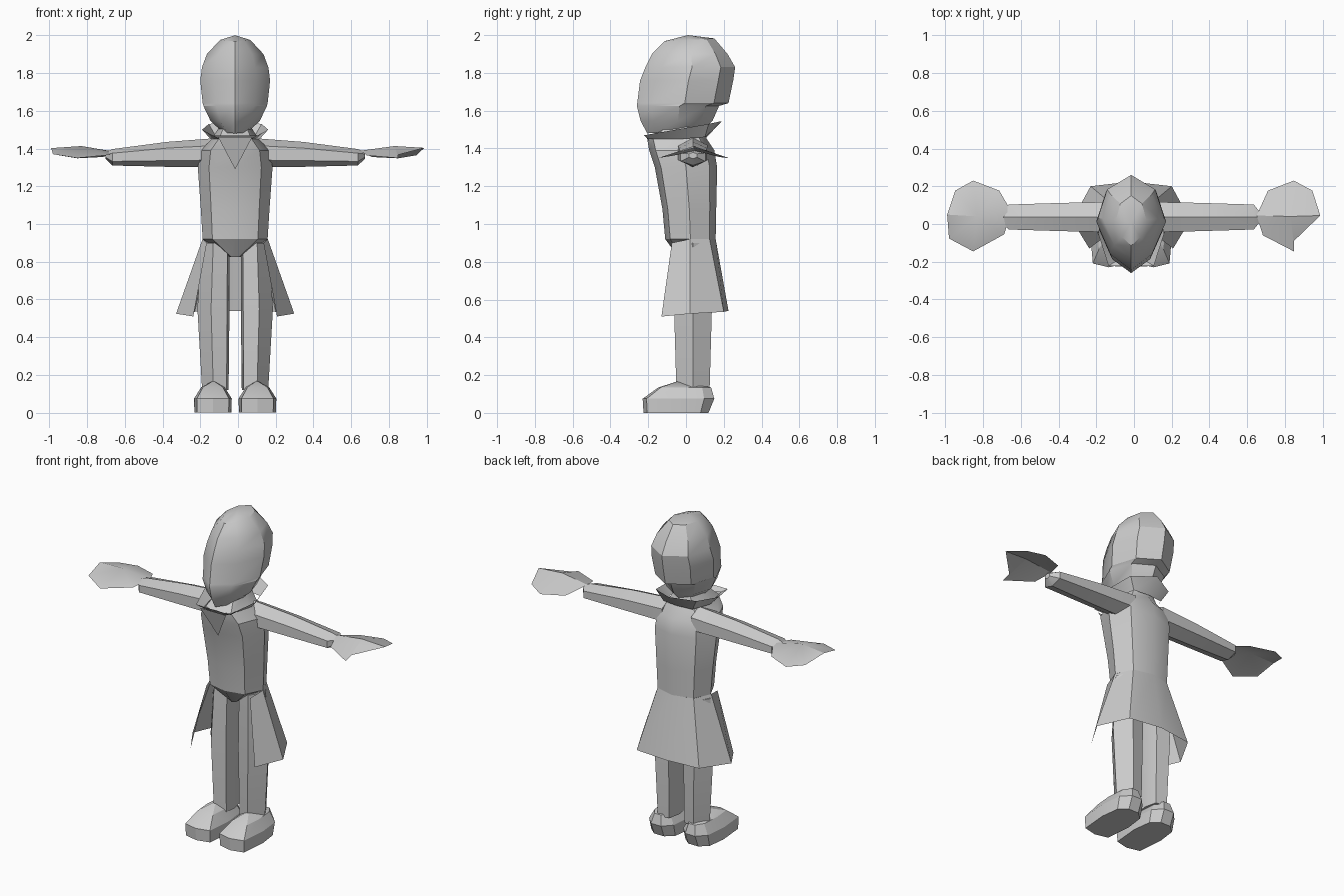
import bpy, bmesh

if "Cube" in bpy.data.objects:
    bpy.data.objects.remove(bpy.data.objects["Cube"])

CX = -0.015  # the figure's own centre line

mat = bpy.data.materials.new("plain grey")
mat.diffuse_color = (0.6, 0.6, 0.6, 1)
mat.use_nodes = True
mat.node_tree.nodes["Principled BSDF"].inputs["Base Color"].default_value = mat.diffuse_color


def make(name, verts, faces, mirror=False, x=CX, recalc=True, angle=0.55):
    me = bpy.data.meshes.new(name)
    me.from_pydata(verts, [], faces)
    if recalc:
        bm = bmesh.new()
        bm.from_mesh(me)
        bmesh.ops.recalc_face_normals(bm, faces=bm.faces)
        bm.to_mesh(me)
        bm.free()
    me.materials.append(mat)
    ob = bpy.data.objects.new(name, me)
    ob.location.x = x
    bpy.context.collection.objects.link(ob)
    bpy.ops.object.select_all(action='DESELECT')
    ob.select_set(True)
    bpy.context.view_layer.objects.active = ob
    bpy.ops.object.shade_smooth_by_angle(angle=angle)
    if mirror:
        ob.modifiers.new("mirror", 'MIRROR')
    return ob


def loft(name, rings, closed=True, caps=True, peak=None, **kw):
    """Skin a list of equal-length rings; peak closes the last ring to a point."""
    n = len(rings[0])
    verts = [p for r in rings for p in r]
    faces = []
    for i in range(len(rings) - 1):
        for j in range(n if closed else n - 1):
            k = (j + 1) % n
            faces.append((i*n + j, i*n + k, (i+1)*n + k, (i+1)*n + j))
    last = (len(rings) - 1) * n
    if caps:
        faces.append(tuple(range(n)))
        if peak is None:
            faces.append(tuple(range(last, last + n)))
    if peak is not None:
        verts.append(peak)
        faces += [(last + j, last + (j + 1) % n, len(verts) - 1) for j in range(n)]
    return make(name, verts, faces, **kw)


def both_sides(half):
    """Complete a right half section that runs front to back."""
    return half + [(-x, y, z) for x, y, z in reversed(half) if abs(x) > 1e-6]


def section(template, z, front, back, hw, tilt=0):
    return both_sides([(u*hw, front + (back - front)*v, z + tilt*(v - 0.5))
                       for u, v in template])


# Head: ridged face, wedge of hair at the back
head_shape = [(0, 0), (0.6, 0.17), (1, 0.52), (0.72, 0.84), (0, 1)]
head = [(1.49, -0.205, 0.09, 0.07, 0.02), (1.545, -0.24, 0.14, 0.13, 0),
        (1.625, -0.26, 0.175, 0.168, 0), (1.64, -0.258, 0.225, 0.172, 0),
        (1.76, -0.243, 0.25, 0.185, 0), (1.83, -0.215, 0.26, 0.176, 0),
        (1.90, -0.18, 0.22, 0.15, 0), (1.975, -0.115, 0.15, 0.08, 0.015)]
loft("head", [section(head_shape, z, f, b, w, t) for z, f, b, w, t in head],
     peak=(0, 0.01, 2.0))

# Torso, closed underneath by the hips
body_shape = [(0, 0), (0.7, 0.1), (1, 0.5), (0.72, 0.88), (0, 1)]
torso = [(0.825, -0.04, 0.09, 0.03), (0.92, -0.11, 0.157, 0.172),
         (1.08, -0.125, 0.16, 0.182), (1.30, -0.165, 0.165, 0.198),
         (1.39, -0.195, 0.15, 0.185), (1.45, -0.205, 0.11, 0.125),
         (1.52, -0.12, 0.09, 0.08)]
loft("torso", [section(body_shape, *r) for r in torso])

# Coat skirt, open at the front
skirt_top = [(0, 0.157, 0.92), (0.125, 0.125, 0.92), (0.173, 0.02, 0.92), (0.15, -0.075, 0.90)]
skirt_hem = [(0, 0.225, 0.54), (0.215, 0.2, 0.535), (0.313, 0.02, 0.525), (0.222, -0.13, 0.51)]


def open_row(half):
    return [(-x, y, z) for x, y, z in reversed(half) if x > 0] + half


loft("coat_skirt", [open_row(skirt_top), open_row(skirt_hem)], closed=False, caps=False)

# Collar flare and the pointed front panel below it
low = [(0, -0.195, 1.44), (0.085, -0.2, 1.45), (0.13, -0.03, 1.45), (0.1, 0.1, 1.46), (0, 0.11, 1.46)]
top = [(0, -0.222, 1.47), (0.12, -0.222, 1.47), (0.175, -0.05, 1.50), (0.14, 0.12, 1.53), (0, 0.19, 1.545)]
loft("collar", [both_sides(low), both_sides(top)], caps=False)
make("neck_panel", [(-0.09, -0.226, 1.46), (0, -0.174, 1.29), (0.09, -0.226, 1.46)],
     [(0, 1, 2)], recalc=False)

# Arms: six sided with a ridge along the top
arm_shape = [(0, 1), (-1, 0.5), (-1, -0.5), (0, -1), (1, -0.5), (1, 0.5)]
arm = [(0.1, 1.455, 1.30, 0.08), (0.36, 1.435, 1.303, 0.075),
       (0.65, 1.397, 1.31, 0.066), (0.687, 1.38, 1.345, 0.02)]
loft("arm", [[(x, 0.037 + a*d, (t + b)/2 + c*(t - b)/2) for a, c in arm_shape]
             for x, t, b, d in arm], mirror=True)


# Hands: thin shallow domes, one with a notch
def hand(name, outline, cx):
    pts = [(x, y, 1.405 - 0.3*abs(y - 0.04) - 0.1*max(0, 0.8 - abs(x))) for x, y in outline]
    n = len(pts)
    pts.append((cx, 0.04, 1.413))
    make(name, pts, [(i, (i + 1) % n, n) for i in range(n)], x=0, recalc=False)


hand("left_hand", [(-0.852, 0.23), (-0.947, 0.177), (-0.99, 0.05), (-0.98, -0.077),
                   (-0.852, -0.145), (-0.688, -0.055), (-0.65, 0.066), (-0.714, 0.177)], -0.83)
hand("right_hand", [(0.847, 0.23), (0.71, 0.177), (0.65, 0.045), (0.683, -0.06),
                    (0.847, -0.145), (0.847, -0.09), (0.987, 0.045), (0.945, 0.177)], 0.83)

# Legs
leg_shape = [(-0.85, -0.75), (0.15, -1), (1, 0), (0.25, 1), (-0.75, 0.85), (-1, 0)]
leg = [(0.12, 0.105, 0.07, 0.088), (0.55, 0.115, 0.085, 0.1), (0.9, 0.105, 0.075, 0.085)]
loft("leg", [[(cx + u*rx, 0.037 + v*ry, z) for u, v in leg_shape]
             for z, cx, rx, ry in leg], mirror=True)

# Shoes: flat soles with a faceted top
sole = [(-0.085, -0.205), (0, -0.225), (0.085, -0.205), (0.1, -0.04), (0.085, 0.09),
        (0.035, 0.14), (-0.035, 0.14), (-0.085, 0.09), (-0.1, -0.04)]


def sole_ring(z, s, front=1.0, back=1.0):
    return [(0.118 + x*s, y*(front if y < 0 else back), z) for x, y in sole]


loft("shoe", [sole_ring(0, 0.98, 1, 0.85), sole_ring(0.075, 1, 1.02, 1.07),
              sole_ring(0.135, 0.62, 0.65, 0.95)],
     peak=(0.115, -0.035, 0.17), mirror=True, angle=0.4)
